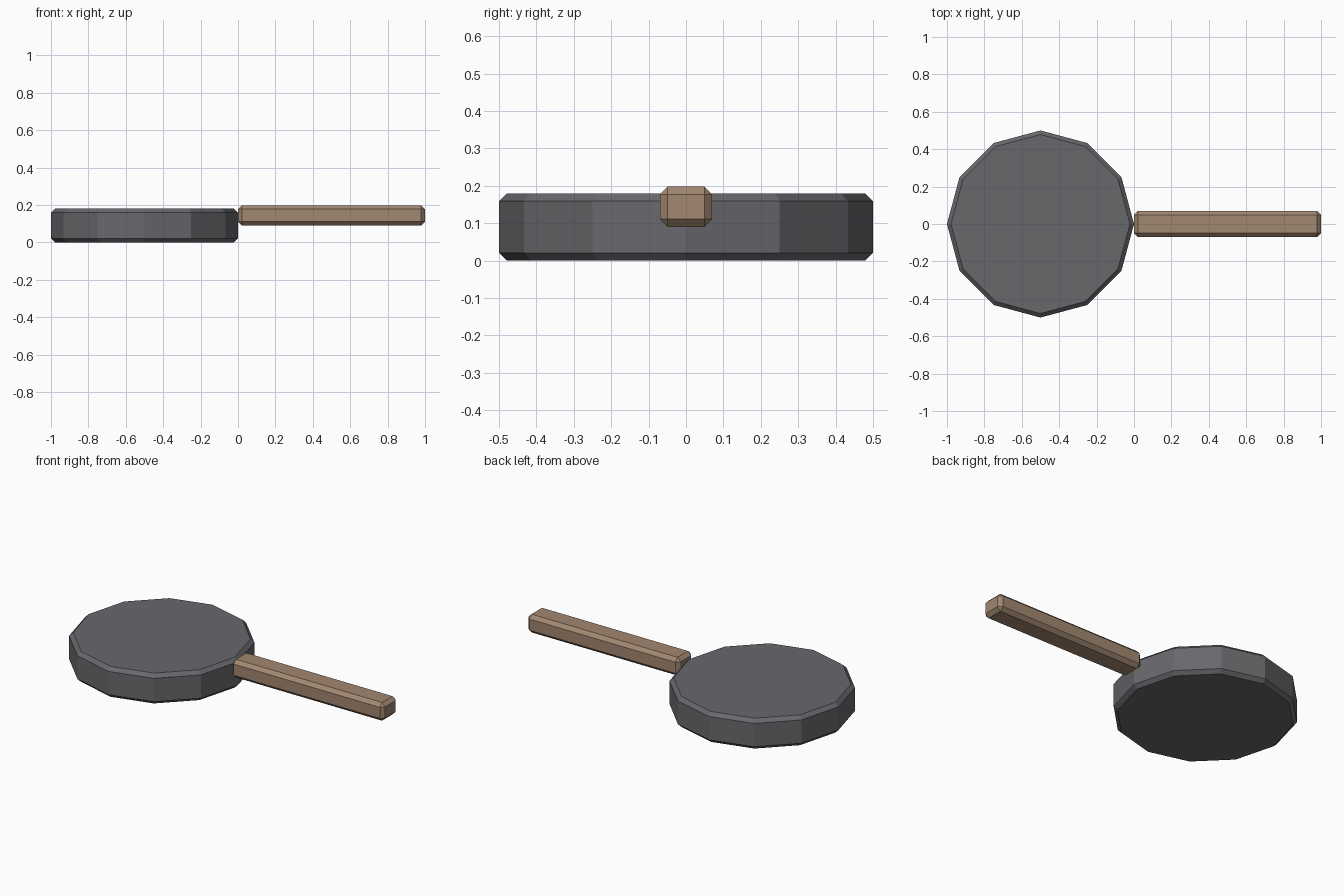
import bpy
import math

old = bpy.data.objects.get("Cube")
if old:
    bpy.data.objects.remove(old, do_unlink=True)


def material(name, rgb):
    mat = bpy.data.materials.new(name)
    mat.use_nodes = True
    colour = (*rgb, 1.0)
    mat.diffuse_color = colour
    mat.node_tree.nodes["Principled BSDF"].inputs["Base Color"].default_value = colour
    return mat


def finish(name, mat, bevel):
    """Name and colour the active part and chamfer its sharp edges."""
    obj = bpy.context.object
    obj.name = name
    obj.data.materials.append(mat)
    bpy.ops.object.transform_apply(location=False, rotation=True, scale=True)
    mod = obj.modifiers.new("chamfer", "BEVEL")
    mod.width = bevel
    mod.segments = 1
    mod.limit_method = "ANGLE"
    mod.angle_limit = math.radians(45)
    return obj


iron = material("dark iron", (0.14, 0.138, 0.152))
wood = material("brown wood", (0.36, 0.242, 0.165))

# Pan body: a solid twelve-sided disc with a corner pointing at the handle
bpy.ops.mesh.primitive_cylinder_add(
    vertices=12, radius=0.5, depth=0.18, location=(-0.5, 0, 0.09))
finish("pan_body", iron, 0.021)

# Handle: a chamfered bar rising slightly above the pan
bpy.ops.mesh.primitive_cube_add(size=1, location=(0.5, 0, 0.144))
bpy.context.object.scale = (1.0, 0.14, 0.108)
finish("handle", wood, 0.021)
